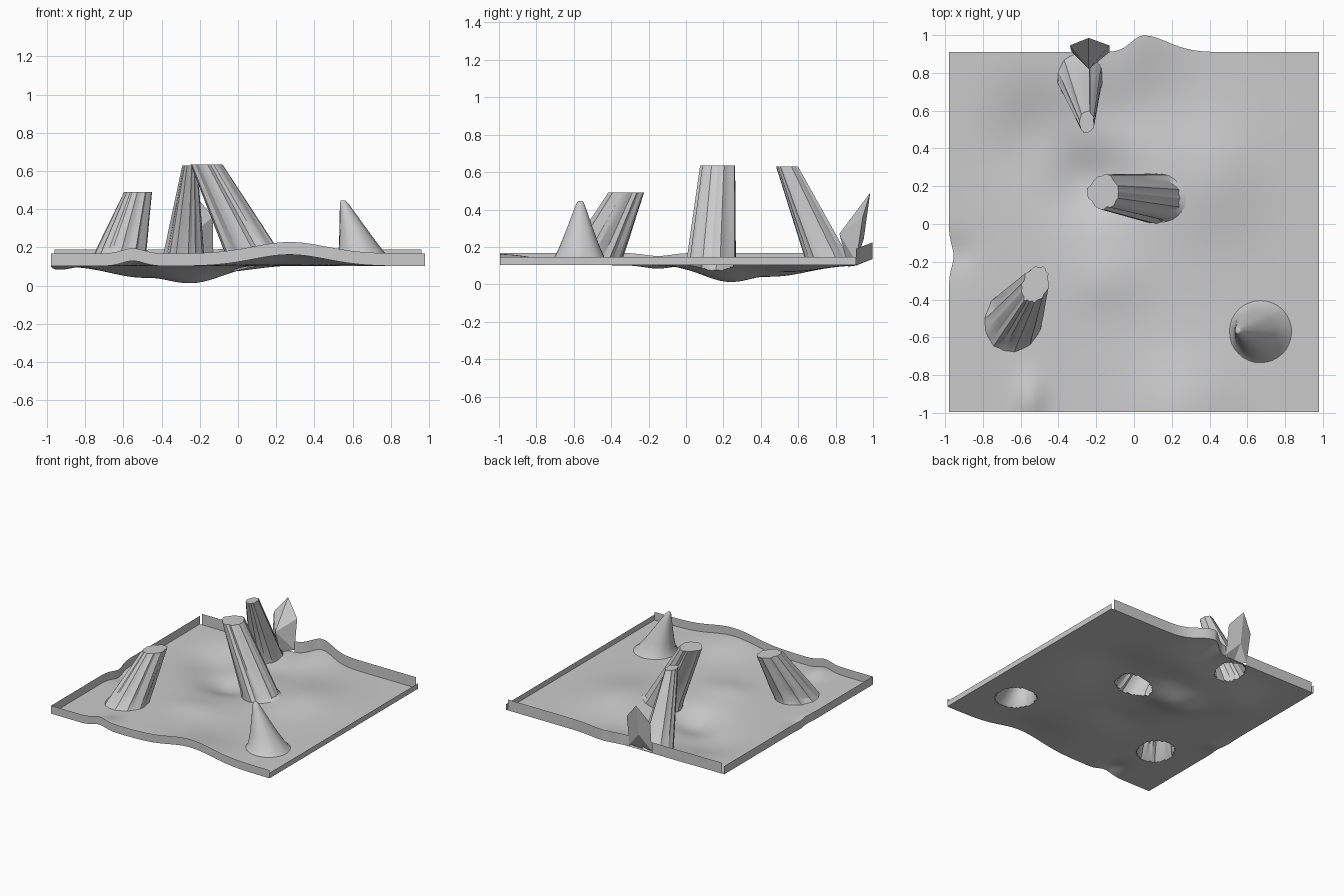
import bpy, bmesh, math, random
from mathutils import Vector

cube = bpy.data.objects.get("Cube")
if cube:
    bpy.data.objects.remove(cube, do_unlink=True)
random.seed(4)

stone = bpy.data.materials.new("stone grey")
stone.use_nodes = True
GREY = (0.6, 0.6, 0.6, 1)
stone.diffuse_color = GREY
stone.node_tree.nodes["Principled BSDF"].inputs["Base Color"].default_value = GREY

X, Y0, Y1 = 0.98, -0.995, 0.91


def gauss(v, mid, width):
    return math.exp(-((v - mid) / width) ** 2)


# Ground hills and hollows: x, y, x width, y width, height
WAVES = [(-0.24, 0.23, 0.22, 0.2, -0.085), (-0.52, 0.48, 0.22, 0.24, -0.055),
         (0.27, -1, 0.27, 0.3, 0.06), (-0.55, -0.93, 0.08, 0.13, 0.035),
         (0.42, 0.25, 0.25, 0.3, 0.045), (-0.95, -0.15, 0.1, 0.1, -0.018),
         (-0.1, 0.6, 0.25, 0.18, -0.03), (-0.15, -0.3, 0.2, 0.15, 0.02)]


def ground(x, y):
    z = 0.102 + sum(h * gauss(x, a, w) * gauss(y, b, d) for a, b, w, d, h in WAVES)
    bulge = gauss(x, 0.05, 0.09 if x < 0.05 else 0.18) * gauss(y, Y1, 0.15)
    dent = gauss(x, -X, 0.1) * gauss(y, -0.17, 0.08)
    return Vector((x + 0.025 * dent, y + 0.088 * bulge, z + 0.035 * bulge))


def finish(bm, name, angle=30):
    bmesh.ops.remove_doubles(bm, verts=bm.verts[:], dist=0.0001)
    mesh = bpy.data.meshes.new(name)
    bm.to_mesh(mesh)
    bm.free()
    obj = bpy.data.objects.new(name, mesh)
    bpy.context.collection.objects.link(obj)
    mesh.materials.append(stone)
    bpy.ops.object.select_all(action='DESELECT')
    obj.select_set(True)
    bpy.context.view_layer.objects.active = obj
    bpy.ops.object.shade_smooth_by_angle(angle=math.radians(angle))
    return obj


# Spikes: name, base centre, base radii, base turn, top centre, top radii, top height, pleat depth, profile
STRAIGHT = [(0, 1), (0.08, 0.84), (0.3, 0.66), (0.65, 0.32), (1, 0)]
TALL = [(0, 1), (0.06, 0.9), (0.5, 0.48), (1, 0)]
BELL = [(0, 1), (0.08, 0.85), (0.3, 0.62), (0.6, 0.36), (0.82, 0.18), (0.94, 0.08), (0.99, 0.02), (1, 0)]
SPIKES = [
    ("centre_spike", (0.12, 0.135), (0.16, 0.13), 0, (-0.16, 0.17), (0.085, 0.09), 0.635, 0.13, TALL),
    ("left_spike", (-0.64, -0.51), (0.15, 0.17), -0.3, (-0.525, -0.32), (0.07, 0.1), 0.49, 0.14, STRAIGHT),
    ("cone_spike", (0.67, -0.57), (0.165, 0.165), 0, (0.55, -0.565), (0.012, 0.012), 0.445, 0.02, BELL),
    ("back_spike", (-0.285, 0.775), (0.12, 0.13), 0, (-0.25, 0.54), (0.04, 0.06), 0.63, 0.1, TALL),
]


def inside(x, y, centre, radii, turn):
    dx, dy = x - centre[0], y - centre[1]
    u = dx * math.cos(turn) + dy * math.sin(turn)
    v = dy * math.cos(turn) - dx * math.sin(turn)
    return (u / radii[0]) ** 2 + (v / radii[1]) ** 2 < 0.86


def spike(name, base, radii, turn, top, top_radii, height, pleat, profile):
    bm = bmesh.new()
    sides = 32
    folds = [1 + pleat * random.uniform(-1, 0.6) for _ in range(sides)]
    low = ground(*base).z
    rings = []
    for t, spread in profile:
        ring = []
        for i in range(sides):
            a = math.tau * i / sides
            f = folds[i] if t > 0 else 1 + 0.3 * (folds[i] - 1)
            # ring blends from the wide base to the narrow top
            ax = (radii[0] * spread + top_radii[0] * (1 - spread)) * f * math.cos(a)
            ay = (radii[1] * spread + top_radii[1] * (1 - spread)) * f * math.sin(a)
            x = base[0] + (top[0] - base[0]) * t + ax * math.cos(turn) - ay * math.sin(turn)
            y = base[1] + (top[1] - base[1]) * t + ax * math.sin(turn) + ay * math.cos(turn)
            z = ground(x, y).z if t == 0 else low + (height - low) * t
            ring.append(bm.verts.new((x, y, z)))
        rings.append(ring)
    for lower, upper in zip(rings, rings[1:]):
        for i in range(sides):
            j = (i + 1) % sides
            bm.faces.new((lower[i], lower[j], upper[j], upper[i]))
    bm.faces.new(rings[-1])
    finish(bm, name, 60 if pleat < 0.05 else 25)


for s in SPIKES:
    spike(*s)

# Ground sheet, open beneath each hollow spike
bm = bmesh.new()
N = 110
grid = [[bm.verts.new((-X + 2 * X * i / N, Y0 + (Y1 - Y0) * j / N, 0)) for j in range(N + 1)]
        for i in range(N + 1)]
for i in range(N):
    for j in range(N):
        x, y = -X + 2 * X * (i + 0.5) / N, Y0 + (Y1 - Y0) * (j + 0.5) / N
        if not any(inside(x, y, *s[1:4]) for s in SPIKES):
            bm.faces.new((grid[i][j], grid[i + 1][j], grid[i + 1][j + 1], grid[i][j + 1]))
for v in bm.verts:
    v.co = ground(v.co.x, v.co.y)
bmesh.ops.delete(bm, geom=[v for v in bm.verts if not v.link_faces], context='VERTS')
finish(bm, "ground")


# Upright rim strips that follow the edge of the ground
def rim(name, start, end, height):
    bm = bmesh.new()
    last = None
    for i in range(N + 1):
        p = ground(*Vector(start).lerp(Vector(end), i / N))
        pair = (bm.verts.new(p), bm.verts.new(p + Vector((0, 0, height))))
        if last:
            bm.faces.new((last[0], pair[0], pair[1], last[1]))
        last = pair
    finish(bm, name)


rim("front_rim", (-X, Y0), (X, Y0), 0.066)
rim("right_edge_rim", (-X, Y1), (-X, Y0), 0.066)
rim("left_edge_rim", (X, Y0), (X, Y1), 0.044)
rim("back_rim_long", (X - 0.02, Y1), (-0.13, Y1), 0.088)
rim("back_rim_short", (-0.33, Y1), (0.02 - X, Y1), 0.088)

# Folded leaf-shaped shard where the back rim is torn upward
bm = bmesh.new()
root = bm.verts.new((-0.23, 0.87, 0.09))
inner = bm.verts.new((-0.24, 0.82, 0.27))
tip = bm.verts.new((-0.24, 0.985, 0.49))
outer = bm.verts.new((-0.24, 0.95, 0.24))
for side in (-1, 1):
    wing = bm.verts.new((-0.235 + side * 0.105, 0.945, 0.36))
    foot = bm.verts.new((-0.23 + side * 0.1, Y1, 0.12))
    for tri in ((root, foot, inner), (foot, wing, inner), (inner, wing, tip),
                (tip, wing, outer), (wing, foot, outer), (foot, root, outer)):
        bm.faces.new(tri)
bmesh.ops.recalc_face_normals(bm, faces=bm.faces[:])
finish(bm, "back_shard", 10)
